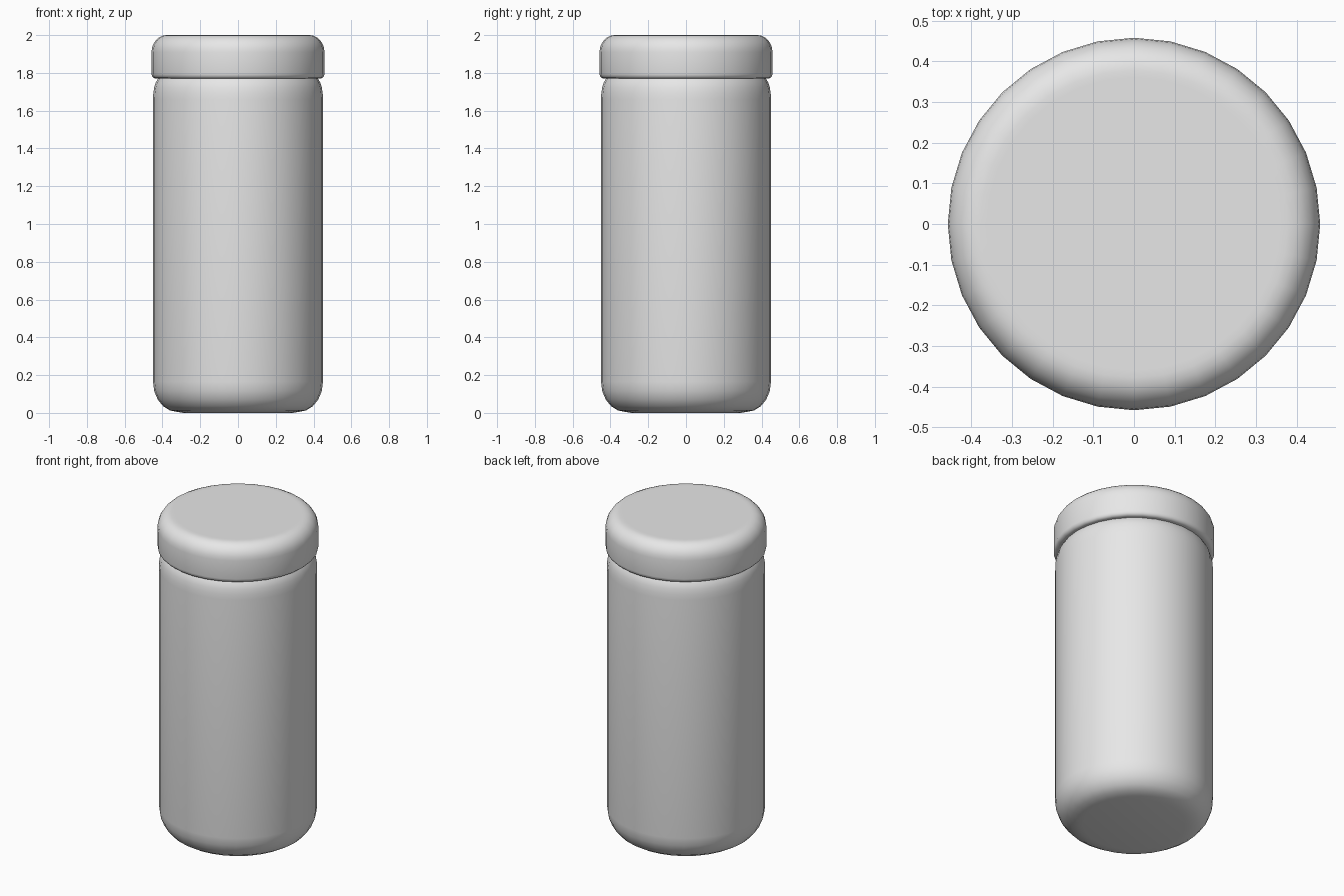
import bpy
import math

SIDES = 32

cube = bpy.data.objects.get("Cube")
if cube:
    bpy.data.objects.remove(cube, do_unlink=True)

grey = bpy.data.materials.new("light grey")
grey.use_nodes = True
colour = (0.8, 0.8, 0.8, 1)
grey.diffuse_color = colour
grey.node_tree.nodes["Principled BSDF"].inputs["Base Color"].default_value = colour


def corner(cx, cz, rx, rz, start, end, steps=5):
    """Rounded corner of a profile, as points on an elliptic arc."""
    angles = [math.radians(start + (end - start) * i / steps) for i in range(steps + 1)]
    return [(cx + rx * math.cos(a), cz + rz * math.sin(a)) for a in angles]


def lathe(name, profile):
    """Turn a bottom-to-top profile round z and cap both ends."""
    verts, faces = [], []
    for r, z in profile:
        for s in range(SIDES):
            a = math.tau * s / SIDES
            verts.append((r * math.cos(a), r * math.sin(a), z))
    for i in range(len(profile) - 1):
        for s in range(SIDES):
            t = (s + 1) % SIDES
            a, b = i * SIDES, (i + 1) * SIDES
            faces.append((a + s, a + t, b + t, b + s))
    faces.append(tuple(reversed(range(SIDES))))
    faces.append(tuple(range(len(verts) - SIDES, len(verts))))
    mesh = bpy.data.meshes.new(name)
    mesh.from_pydata(verts, [], faces)
    mesh.materials.append(grey)
    obj = bpy.data.objects.new(name, mesh)
    bpy.context.collection.objects.link(obj)
    bpy.ops.object.select_all(action="DESELECT")
    obj.select_set(True)
    bpy.context.view_layer.objects.active = obj
    bpy.ops.object.shade_smooth_by_angle(angle=math.radians(35))
    return obj


# Jar: rounded base, straight wall, shoulder drawn in under the lid
base = [(0.29, 0)] + corner(0.32, 0.165, 0.13, 0.16, -90, 0)
shoulder = corner(0.415, 1.66, 0.035, 0.11, 0, 70, 4)
lathe("jar_body", base + shoulder + [(0.42, 1.775)])

# Lid: small lower bevel, upright rim, broad rounded top edge
lower = corner(0.437, 1.795, 0.021, 0.025, -90, 0, 3)
upper = corner(0.378, 1.91, 0.08, 0.09, 0, 90, 6)
lathe("lid", [(0.42, 1.77)] + lower + upper + [(0.36, 2.0)])
